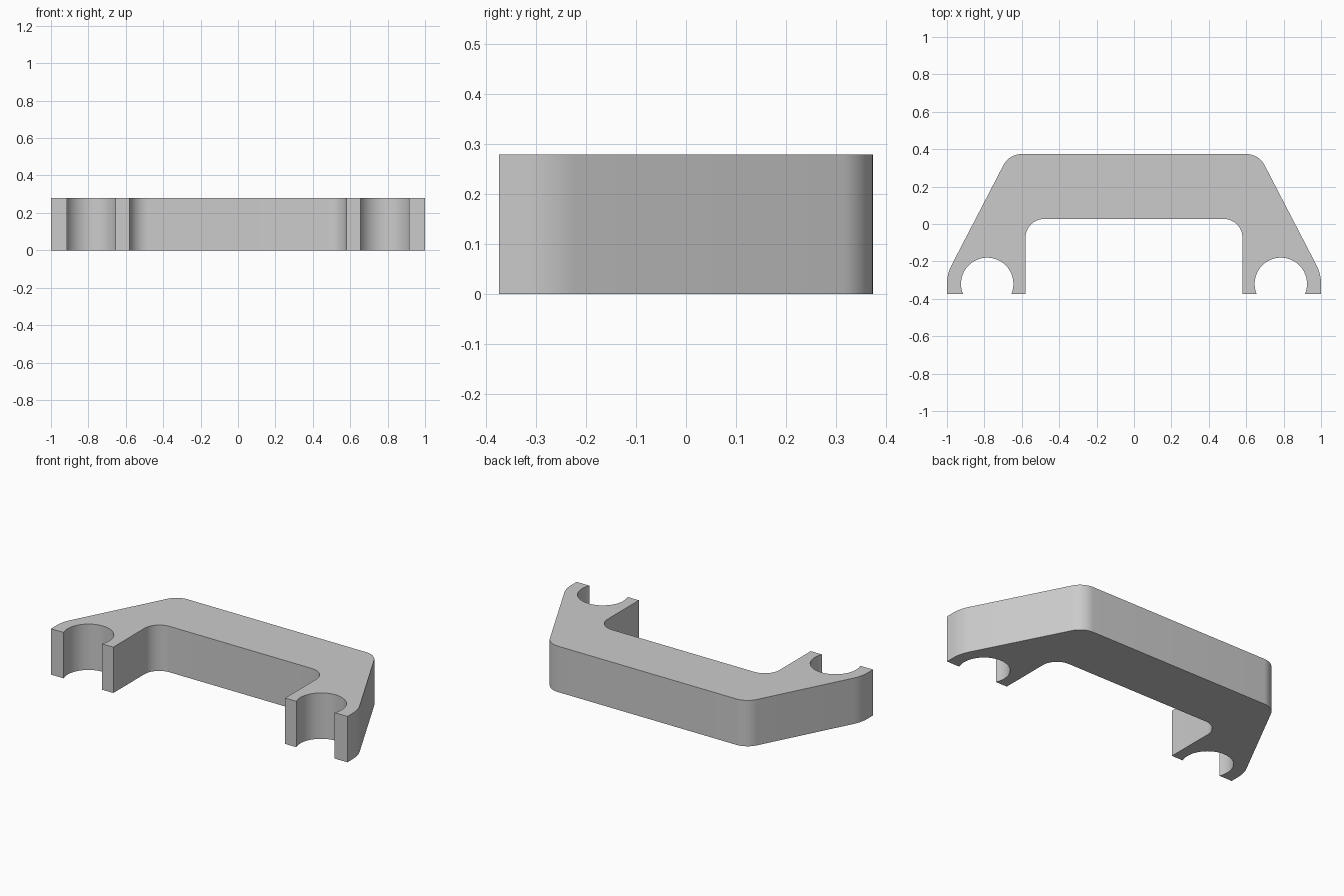
import bpy
import bmesh
from math import sin, cos, tan, asin, pi, radians

cube = bpy.data.objects.get("Cube")
if cube:
    bpy.data.objects.remove(cube, do_unlink=True)

HEIGHT = 0.28
DEPTH = 0.374          # half depth
SOCKET = (0.785, -0.32)
SOCKET_R = 0.14
RIM_R = 0.215          # outer rounding, concentric with the socket
SLANT = radians(27.4)  # direction the slanted side faces
BACK_R = 0.11
INNER_R = 0.1
LEG_X = 0.58
INNER_Y = 0.027


def arc(centre, radius, start, end, steps):
    """Points along a circular arc, both ends included."""
    angles = [start + (end - start) * i / steps for i in range(steps + 1)]
    return [(centre[0] + radius * cos(a), centre[1] + radius * sin(a)) for a in angles]


# Where the slanted side would meet the back edge
run = DEPTH - (SOCKET[1] + RIM_R * sin(SLANT))
corner_x = SOCKET[0] + RIM_R * cos(SLANT) - run * tan(SLANT)
back_x = corner_x - BACK_R * tan((pi / 2 - SLANT) / 2)

# Half outline: back corner, slanted side, clip socket, leg, inner corner
dip = asin((SOCKET[1] + DEPTH) / SOCKET_R)
half = arc((back_x, DEPTH - BACK_R), BACK_R, pi / 2, SLANT, 12)
half += arc(SOCKET, RIM_R, SLANT, 0, 8)
half.append((SOCKET[0] + RIM_R, -DEPTH))
half += arc(SOCKET, SOCKET_R, -dip, pi + dip, 40)
half.append((LEG_X, -DEPTH))
half += arc((LEG_X - INNER_R, INNER_Y - INNER_R), INNER_R, 0, pi / 2, 16)
outline = half + [(-x, y) for x, y in reversed(half)]

# Extrude the mirrored outline
bm = bmesh.new()
base = bm.faces.new([bm.verts.new((x, y, 0)) for x, y in outline])
top = bmesh.ops.extrude_face_region(bm, geom=[base], use_keep_orig=True)["geom"]
bmesh.ops.translate(bm, vec=(0, 0, HEIGHT),
                    verts=[g for g in top if isinstance(g, bmesh.types.BMVert)])
bmesh.ops.recalc_face_normals(bm, faces=bm.faces)
mesh = bpy.data.meshes.new("clip_bracket")
bm.to_mesh(mesh)
bm.free()

bracket = bpy.data.objects.new("clip_bracket", mesh)
bpy.context.collection.objects.link(bracket)

# Plain grey material
grey = bpy.data.materials.new("light_grey")
grey.use_nodes = True
colour = (0.6, 0.6, 0.6, 1)
grey.diffuse_color = colour
grey.node_tree.nodes["Principled BSDF"].inputs["Base Color"].default_value = colour
mesh.materials.append(grey)

# Smooth curves, sharp corners
bpy.ops.object.select_all(action="DESELECT")
bracket.select_set(True)
bpy.context.view_layer.objects.active = bracket
bpy.ops.object.shade_smooth_by_angle(angle=radians(30))
